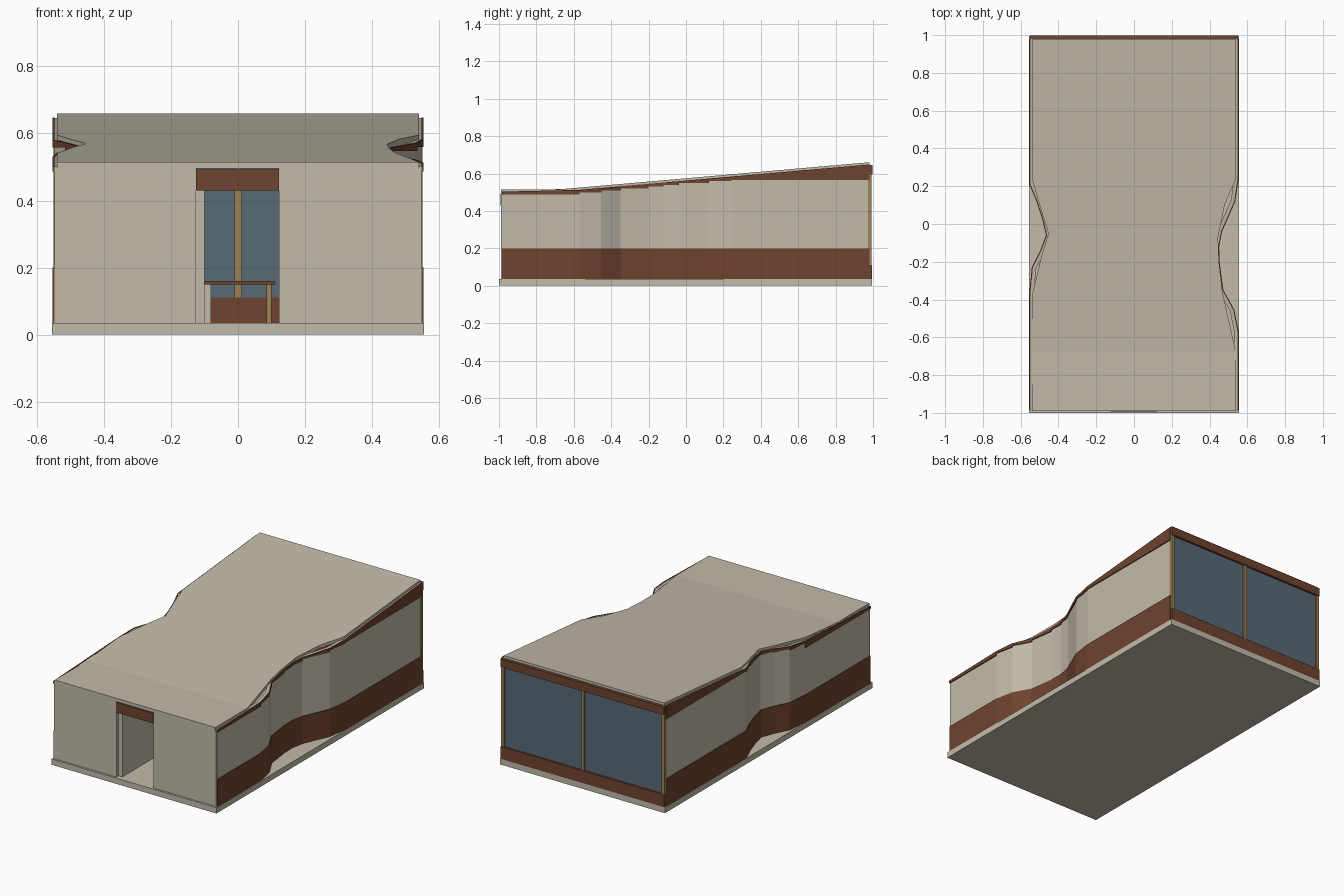
import bpy
import bmesh
from mathutils import Vector

if "Cube" in bpy.data.objects:
    bpy.data.objects.remove(bpy.data.objects["Cube"])


def material(name, srgb):
    m = bpy.data.materials.new(name)
    m.diffuse_color = [((c / 255 + 0.055) / 1.055) ** 2.4 for c in srgb] + [1]
    m.use_nodes = True
    m.node_tree.nodes["Principled BSDF"].inputs["Base Color"].default_value = m.diffuse_color
    return m


PLASTER = material("plaster", (194, 187, 170))
BROWN = material("brown_timber", (111, 67, 47))
GLASS = material("blue_glass", (88, 106, 118))
TAN = material("tan_post", (157, 130, 82))


def finish(name, bm, mat):
    bmesh.ops.recalc_face_normals(bm, faces=bm.faces)
    me = bpy.data.meshes.new(name)
    bm.to_mesh(me)
    bm.free()
    me.materials.append(mat)
    ob = bpy.data.objects.new(name, me)
    bpy.context.collection.objects.link(ob)
    return ob


def box(name, x, y, z, mat):
    bm = bmesh.new()
    bmesh.ops.create_cube(bm, size=1)
    for v in bm.verts:
        v.co = [a + (c + 0.5) * (b - a) for c, (a, b) in zip(v.co, (x, y, z))]
    return finish(name, bm, mat)


def roof_z(y):
    return 0.515 + max(0, y + 0.68) * 0.145 / 1.66


def prism(bm, pts, low, high):
    """Vertical prism over a plan outline with height functions of y."""
    a = [bm.verts.new((x, y, low(y))) for x, y in pts]
    b = [bm.verts.new((x, y, high(y))) for x, y in pts]
    bm.faces.new(a)
    bm.faces.new(b)
    for i in range(len(pts)):
        j = (i + 1) % len(pts)
        bm.faces.new((a[i], a[j], b[j], b[i]))


def offset_path(path, d):
    """Shift a wall path sideways, mitred at its bends."""
    out = []
    for i, p in enumerate(path):
        t = Vector(path[min(i + 1, len(path) - 1)]) - Vector(path[max(i - 1, 0)])
        t.normalize()
        out.append((p[0] - t.y * d, p[1] + t.x * d))
    return out


def wall(name, path, inner, outer, low, high, mat):
    """Folded wall strip; low gives one level for each panel."""
    a, b = offset_path(path, inner), offset_path(path, outer)
    bm = bmesh.new()
    for i in range(len(path) - 1):
        prism(bm, [a[i], a[i + 1], b[i + 1], b[i]],
              lambda y, n=i: low(path[n][1], path[n + 1][1]), high)
    return finish(name, bm, mat)


# Floor slab
box("floor_slab", (-0.555, 0.555), (-1, 0.995), (0, 0.035), PLASTER)

# Folded side walls, listed from front to back
RIGHT = [(0.548, -0.985), (0.548, -0.57), (0.525, -0.455), (0.467, -0.35),
         (0.447, -0.2), (0.445, -0.12), (0.46, -0.04), (0.53, 0.12),
         (0.548, 0.24), (0.548, 0.98)]
LEFT = [(-0.548, -0.985), (-0.548, -0.36), (-0.535, -0.23), (-0.49, -0.14),
        (-0.46, -0.06), (-0.478, 0.02), (-0.51, 0.12), (-0.548, 0.21),
        (-0.548, 0.98)]


def panel_top(y0, y1):
    if y0 < -0.9:
        return 0.487
    return min(roof_z((y0 + y1) / 2) - 0.03, 0.565)


for side, path, s in (("right", RIGHT, -1), ("left", LEFT, 1)):
    wall(side + "_wall", path, s * -0.018, 0,
         lambda a, b: 0.035, lambda y: roof_z(y) - 0.014, PLASTER)
    wall(side + "_base_band", path, 0, s * 0.005,
         lambda a, b: 0.035, lambda y: 0.2, BROWN)
    wall(side + "_top_band", path, 0, s * 0.006,
         panel_top, lambda y: roof_z(y) - 0.012, BROWN)

# Roof: flat front strip and rising waisted rear
REAR = [(0.54, -0.68), (0.467, -0.35), (0.45, -0.2), (0.445, -0.07),
        (0.48, 0.1), (0.54, 0.24), (0.54, 0.98), (-0.54, 0.98),
        (-0.54, 0.24), (-0.5, 0.1), (-0.453, -0.05), (-0.49, -0.17),
        (-0.54, -0.38), (-0.54, -0.68)]
FRONT = [(-0.54, -0.99), (0.54, -0.99), (0.54, -0.68), (-0.54, -0.68)]
for name, pts in (("roof_front", FRONT), ("roof_rear", REAR)):
    bm = bmesh.new()
    prism(bm, pts, lambda y: roof_z(y) - 0.02, roof_z)
    finish(name, bm, PLASTER)

# Front wall with doorway
box("front_wall_left", (-0.545, -0.125), (-0.988, -0.968), (0.035, 0.495), PLASTER)
box("front_wall_right", (0.122, 0.545), (-0.988, -0.968), (0.035, 0.495), PLASTER)
box("door_lintel", (-0.125, 0.122), (-0.993, -0.97), (0.43, 0.492), BROWN)
box("hall_partition", (-0.125, -0.1), (-0.968, -0.6), (0.035, 0.49), PLASTER)

# Table inside
box("table_top", (-0.1, 0.11), (-0.58, -0.35), (0.15, 0.16), BROWN)
box("table_side", (-0.1, -0.08), (-0.57, -0.36), (0.035, 0.15), PLASTER)
for y in (-0.57, -0.375):
    box("table_leg", (0.085, 0.1), (y, y + 0.015), (0.035, 0.15), TAN)

# Glazed back wall
box("back_sill", (-0.55, 0.55), (0.975, 0.995), (0.035, 0.11), BROWN)
box("back_header", (-0.55, 0.55), (0.978, 0.998), (0.595, 0.645), BROWN)
box("back_glass", (-0.54, 0.54), (0.978, 0.984), (0.11, 0.6), GLASS)
for x in (-0.54, 0, 0.54):
    box("back_post", (x - 0.01, x + 0.01), (0.972, 0.992), (0.11, 0.6), TAN)
